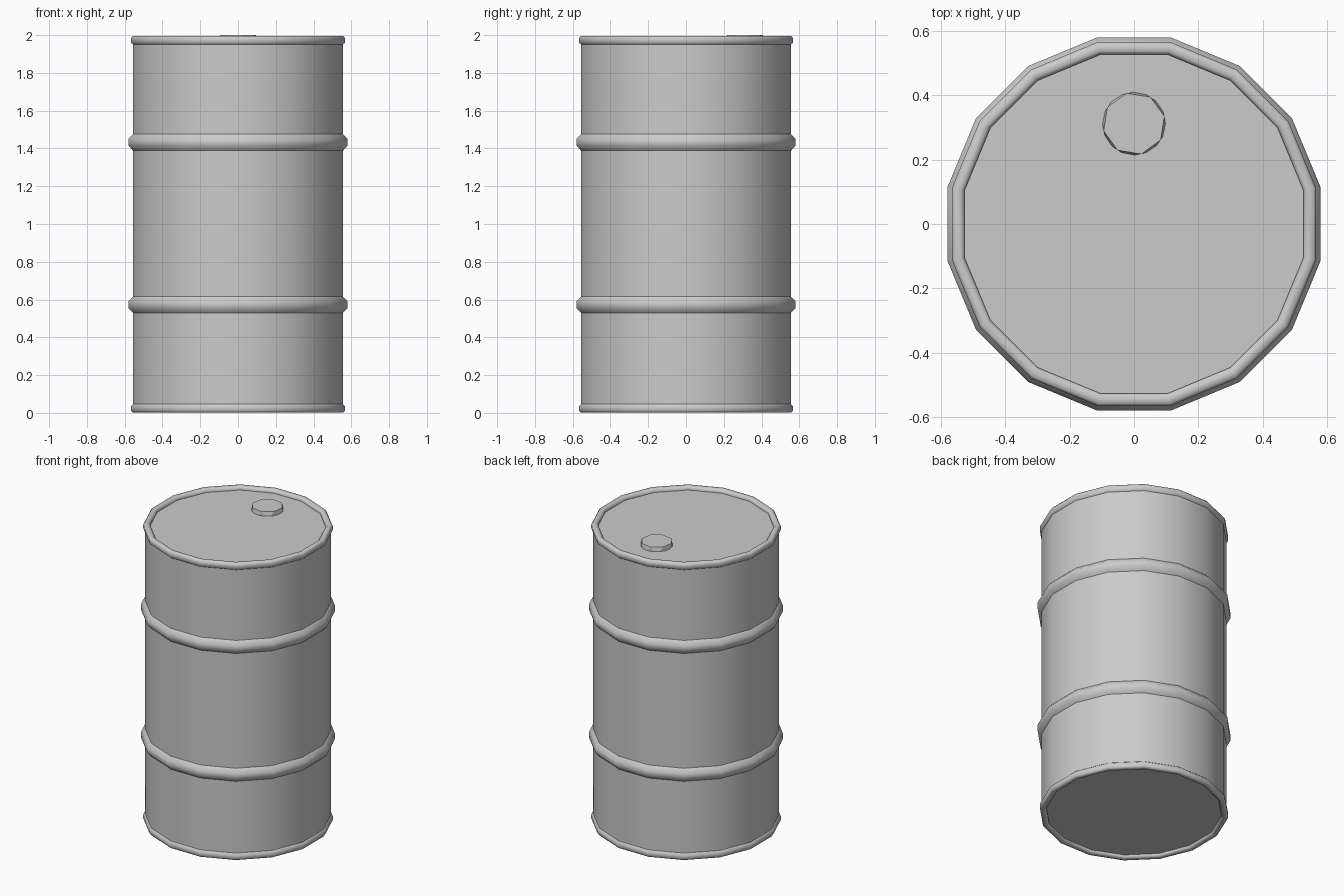
import bpy, bmesh
from math import pi, sin, cos

cube = bpy.data.objects.get("Cube")
if cube:
    bpy.data.objects.remove(cube)

steel = bpy.data.materials.new("grey_steel")
steel.use_nodes = True
COLOUR = (0.6, 0.6, 0.6, 1)
steel.diffuse_color = COLOUR
steel.node_tree.nodes["Principled BSDF"].inputs["Base Color"].default_value = COLOUR

SIDES = 16
WALL = 0.566


def ring_points(r, z, n=SIDES, turn=0.5, y=0):
    return [(r * cos(2 * pi * (i + turn) / n), y + r * sin(2 * pi * (i + turn) / n), z)
            for i in range(n)]


def finish(name, bm, smooth):
    mesh = bpy.data.meshes.new(name)
    for f in bm.faces:
        f.smooth = smooth
    bm.to_mesh(mesh)
    bm.free()
    mesh.materials.append(steel)
    obj = bpy.data.objects.new(name, mesh)
    bpy.context.collection.objects.link(obj)


def lathe(name, profile):
    """Sweep (radius, height) points, listed bottom to top on the outside."""
    bm = bmesh.new()
    rings = [[bm.verts.new(p) for p in ring_points(r, z)] for r, z in profile]
    for low, high in zip(rings, rings[1:]):
        for i in range(SIDES):
            j = (i + 1) % SIDES
            bm.faces.new((low[i], low[j], high[j], high[i]))
    finish(name, bm, True)


def disc(name, r, z, up):
    bm = bmesh.new()
    points = ring_points(r, z)
    bm.faces.new([bm.verts.new(p) for p in (points if up else points[::-1])])
    finish(name, bm, False)


# Wall, lid and base
lathe("barrel_wall", [(WALL, 0.03), (WALL, 1.97)])
disc("lid", 0.54, 1.972, True)
disc("base", 0.54, 0.022, False)

# Rolled rims at both ends
rim = [(WALL, 1.95), (0.577, 1.96), (0.577, 1.985), (0.569, 1.995),
       (0.548, 1.995), (0.537, 1.985), (0.537, 1.972)]
lathe("top_rim", rim)
lathe("bottom_rim", [(r, 1.995 - z + 0.002) for r, z in rim[::-1]])

# Stiffening ribs
for name, z in (("lower_rib", 0.573), ("upper_rib", 1.432)):
    lathe(name, [(WALL, z - 0.044), (0.591, z - 0.018), (0.591, z + 0.018), (WALL, z + 0.044)])

# Bung cap
bm = bmesh.new()
for p in ring_points(0.098, 1.97, 16, 0, 0.312) + ring_points(0.097, 2.0, 8, 0.3, 0.312):
    bm.verts.new(p)
bmesh.ops.convex_hull(bm, input=bm.verts[:])
finish("bung_cap", bm, False)
